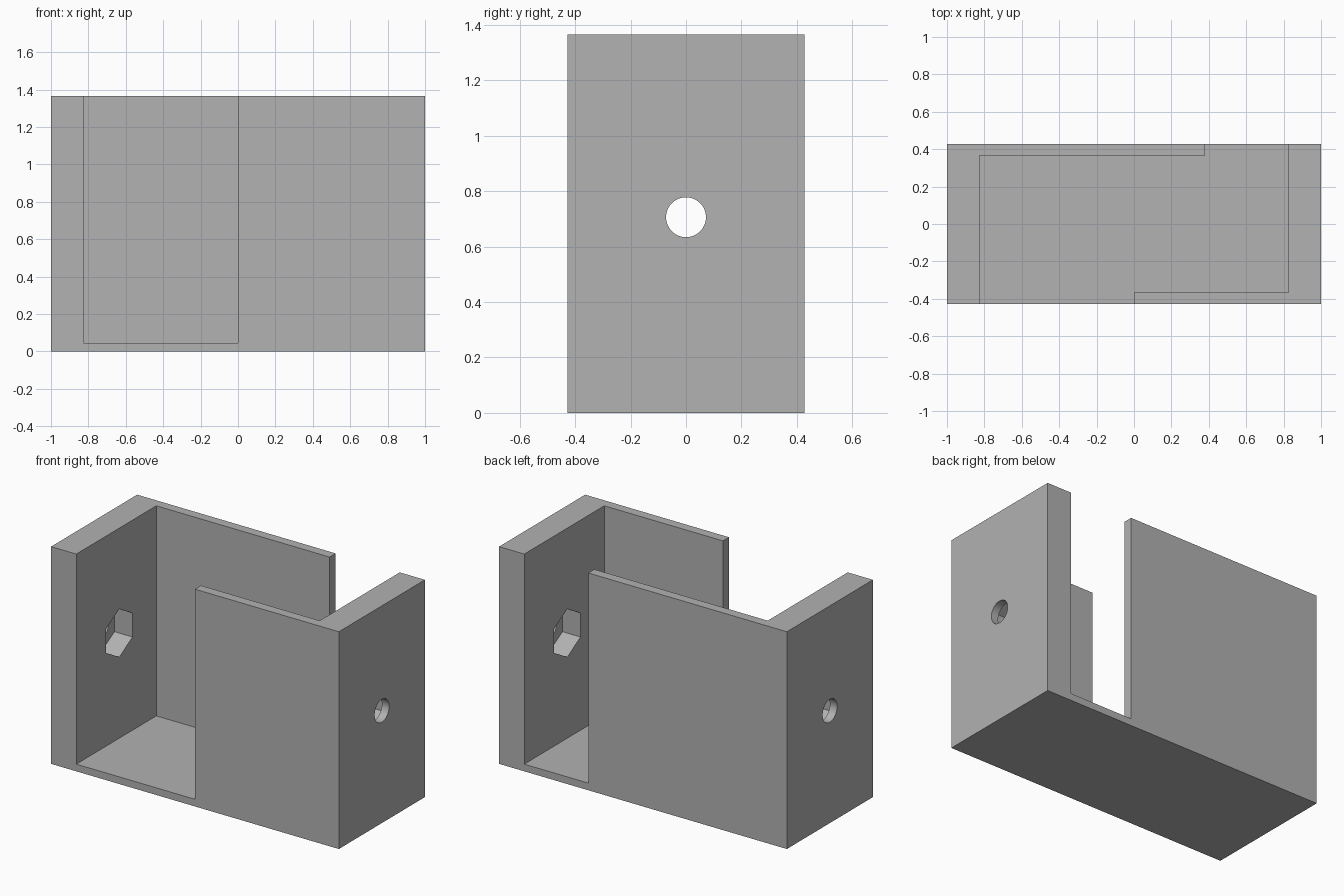
import bpy, bmesh
from math import radians
from mathutils import Matrix, Vector

cube = bpy.data.objects.get("Cube")
if cube:
    bpy.data.objects.remove(cube, do_unlink=True)

# Main dimensions
HALF_X, HALF_Y, HEIGHT = 1.0, 0.427, 1.365
INNER_X, INNER_Y, FLOOR = 0.825, 0.367, 0.045
HOLE_Z, POCKET_DEPTH = 0.706, 0.125

grey = bpy.data.materials.new("plain grey")
grey.use_nodes = True
colour = (0.445, 0.445, 0.445, 1)
grey.diffuse_color = colour
grey.node_tree.nodes["Principled BSDF"].inputs["Base Color"].default_value = colour


def to_object(name, bm):
    mesh = bpy.data.meshes.new(name)
    bm.to_mesh(mesh)
    bm.free()
    mesh.materials.append(grey)
    obj = bpy.data.objects.new(name, mesh)
    bpy.context.collection.objects.link(obj)
    return obj


def box(name, low, high):
    low, high = Vector(low), Vector(high)
    bm = bmesh.new()
    bmesh.ops.create_cube(bm, size=1, matrix=Matrix.Translation((low + high) / 2)
                          @ Matrix.Diagonal((*(high - low), 1)))
    return to_object(name, bm)


def prism_x(name, sides, radius, x, length):
    """Prism lying along x, with a corner pointing up."""
    bm = bmesh.new()
    bmesh.ops.create_cone(bm, cap_ends=True, segments=sides, radius1=radius,
                          radius2=radius, depth=length,
                          matrix=Matrix.Translation((x, 0, HOLE_Z))
                          @ Matrix.Rotation(radians(90), 4, 'Y')
                          @ Matrix.Rotation(radians(30), 4, 'Z'))
    return to_object(name, bm)


housing = box("open_box_housing", (-HALF_X, -HALF_Y, 0), (HALF_X, HALF_Y, HEIGHT))

# Cavity, then the offset openings in the front and back panels
above = HEIGHT + 0.2
cutters = [
    box("cavity_cutter", (-INNER_X, -INNER_Y, FLOOR), (INNER_X, INNER_Y, above)),
    box("front_opening_cutter", (-INNER_X, -HALF_Y - 0.2, FLOOR), (0, 0, above)),
    box("back_opening_cutter", (0.38, 0, FLOOR), (INNER_X, HALF_Y + 0.2, above)),
    prism_x("bolt_hole_cutter", 48, 0.072, 0, 2.4),
]
# Hexagonal nut pockets on the inside of both end walls
pocket_end = INNER_X + POCKET_DEPTH
for side in (-1, 1):
    cutters.append(prism_x("nut_pocket_cutter", 6, 0.151,
                           side * (pocket_end + 0.6) / 2, pocket_end - 0.6))

bpy.ops.object.select_all(action='DESELECT')
housing.select_set(True)
bpy.context.view_layer.objects.active = housing
for cutter in cutters:
    cutter.hide_render = True
    mod = housing.modifiers.new(cutter.name, 'BOOLEAN')
    mod.operation = 'DIFFERENCE'
    mod.solver = 'EXACT'
    mod.object = cutter
    bpy.ops.object.modifier_apply(modifier=mod.name)
    bpy.data.objects.remove(cutter, do_unlink=True)

bpy.ops.object.shade_smooth_by_angle(angle=radians(30))
